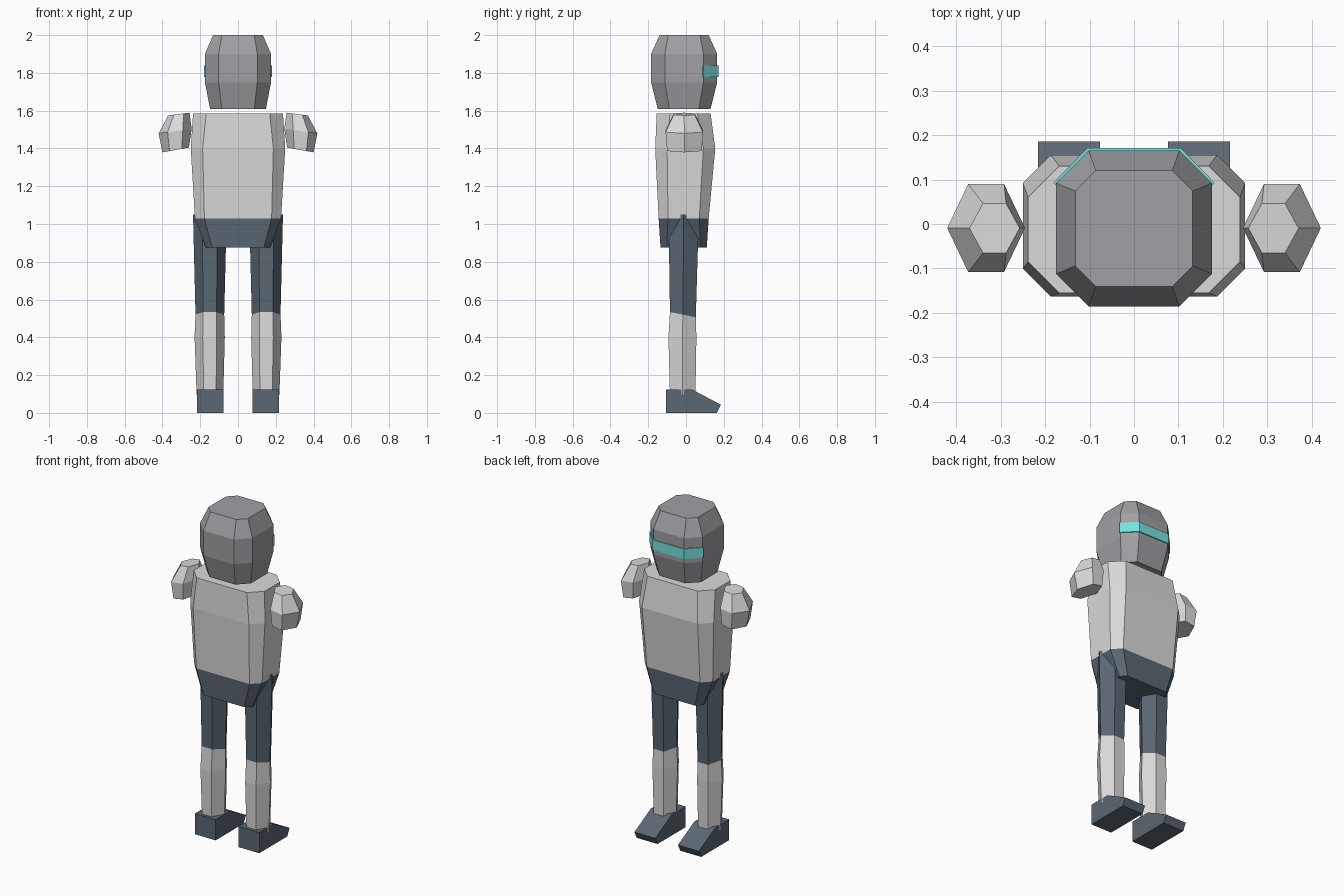
import bpy, bmesh

cube = bpy.data.objects.get("Cube")
if cube:
    bpy.data.objects.remove(cube, do_unlink=True)


def make_material(name, rgb):
    mat = bpy.data.materials.new(name)
    mat.use_nodes = True
    mat.diffuse_color = (*rgb, 1)
    mat.node_tree.nodes["Principled BSDF"].inputs["Base Color"].default_value = (*rgb, 1)
    return mat


light_grey = make_material("light grey", (0.70, 0.70, 0.70))
mid_grey = make_material("mid grey", (0.35, 0.345, 0.37))
slate = make_material("dark slate", (0.105, 0.137, 0.17))
teal = make_material("visor teal", (0.18, 0.75, 0.72))


def loft(name, rings, mat, cyclic=True):
    """Skin a stack of rings; closed rings are capped at both ends."""
    bm = bmesh.new()
    rows = [[bm.verts.new(p) for p in ring] for ring in rings]
    n = len(rows[0])
    for low, high in zip(rows, rows[1:]):
        for i in range(n if cyclic else n - 1):
            j = (i + 1) % n
            bm.faces.new((low[i], low[j], high[j], high[i]))
    if cyclic:
        bm.faces.new(rows[0][::-1])
        bm.faces.new(rows[-1])
        bmesh.ops.recalc_face_normals(bm, faces=bm.faces)
    mesh = bpy.data.meshes.new(name)
    bm.to_mesh(mesh)
    bm.free()
    mesh.materials.append(mat)
    obj = bpy.data.objects.new(name, mesh)
    bpy.context.collection.objects.link(obj)
    return obj


def octagon(z, x, y0, y1, c):
    """Rectangle with chamfered corners."""
    return [(x - c, y0, z), (x, y0 + c, z), (x, y1 - c, z), (x - c, y1, z),
            (c - x, y1, z), (-x, y1 - c, z), (-x, y0 + c, z), (c - x, y0, z)]


def hexagon(side, z, x0, x1, y0, y1, tilt_x=0, tilt_y=0):
    """Hexagon pointing sideways, optionally sloped in x and y."""
    q, ym, xm = (x1 - x0) * 0.27, (y0 + y1) / 2, (x0 + x1) / 2
    pts = [(x0, ym), (x0 + q, y0), (x1 - q, y0), (x1, ym), (x1 - q, y1), (x0 + q, y1)]
    return [(side * x, y, z + tilt_x * (x - xm) + tilt_y * (y - ym)) for x, y in pts]


# Head
loft("head", [octagon(1.61, 0.148, -0.15, 0.13, 0.062),
              octagon(1.75, 0.175, -0.185, 0.165, 0.073),
              octagon(1.90, 0.175, -0.185, 0.165, 0.073),
              octagon(2.0, 0.132, -0.14, 0.12, 0.046)], mid_grey)

# Visor strip wrapped round the face
band = [(0.181, 0.093), (0.105, 0.171), (-0.105, 0.171), (-0.181, 0.093)]
visor = loft("visor", [[(x, y, z) for x, y in band] for z in (1.777, 1.838)], teal, False)
solid = visor.modifiers.new("thickness", 'SOLIDIFY')
solid.thickness = 0.009

# Torso and pelvis
waist = octagon(1.03, 0.228, -0.145, 0.12, 0.05)
loft("torso", [waist,
               octagon(1.40, 0.25, -0.163, 0.155, 0.063),
               octagon(1.585, 0.238, -0.155, 0.13, 0.07)], light_grey)
loft("pelvis", [octagon(0.875, 0.17, -0.135, 0.11, 0.033), waist], slate)

for side, label in ((1, "left"), (-1, "right")):
    # Shoulder
    loft(label + "_shoulder",
         [hexagon(side, 1.392, 0.26, 0.40, -0.10, 0.083, -0.18),
          hexagon(side, 1.492, 0.245, 0.42, -0.108, 0.09, -0.14),
          hexagon(side, 1.582, 0.257, 0.37, -0.065, 0.046, -0.13)], light_grey)

    # Thigh and shin share the sloped knee ring
    knee = hexagon(side, 0.52, 0.073, 0.225, -0.085, 0.052, 0, -0.2)
    loft(label + "_thigh", [knee,
                            hexagon(side, 0.88, 0.064, 0.234, -0.09, 0.063),
                            hexagon(side, 1.05, 0.066, 0.238, -0.09, 0.063)], slate)
    loft(label + "_shin", [hexagon(side, 0.095, 0.078, 0.219, -0.085, 0.05),
                           hexagon(side, 0.40, 0.070, 0.230, -0.093, 0.055),
                           knee], light_grey)

    # Wedge foot, swept sideways from its profile
    profile = [(-0.105, 0), (0.163, 0), (0.185, 0.043), (0.03, 0.125), (-0.105, 0.125)]
    loft(label + "_foot", [[(side * x, y, z) for y, z in profile] for x in (0.076, 0.216)], slate)
